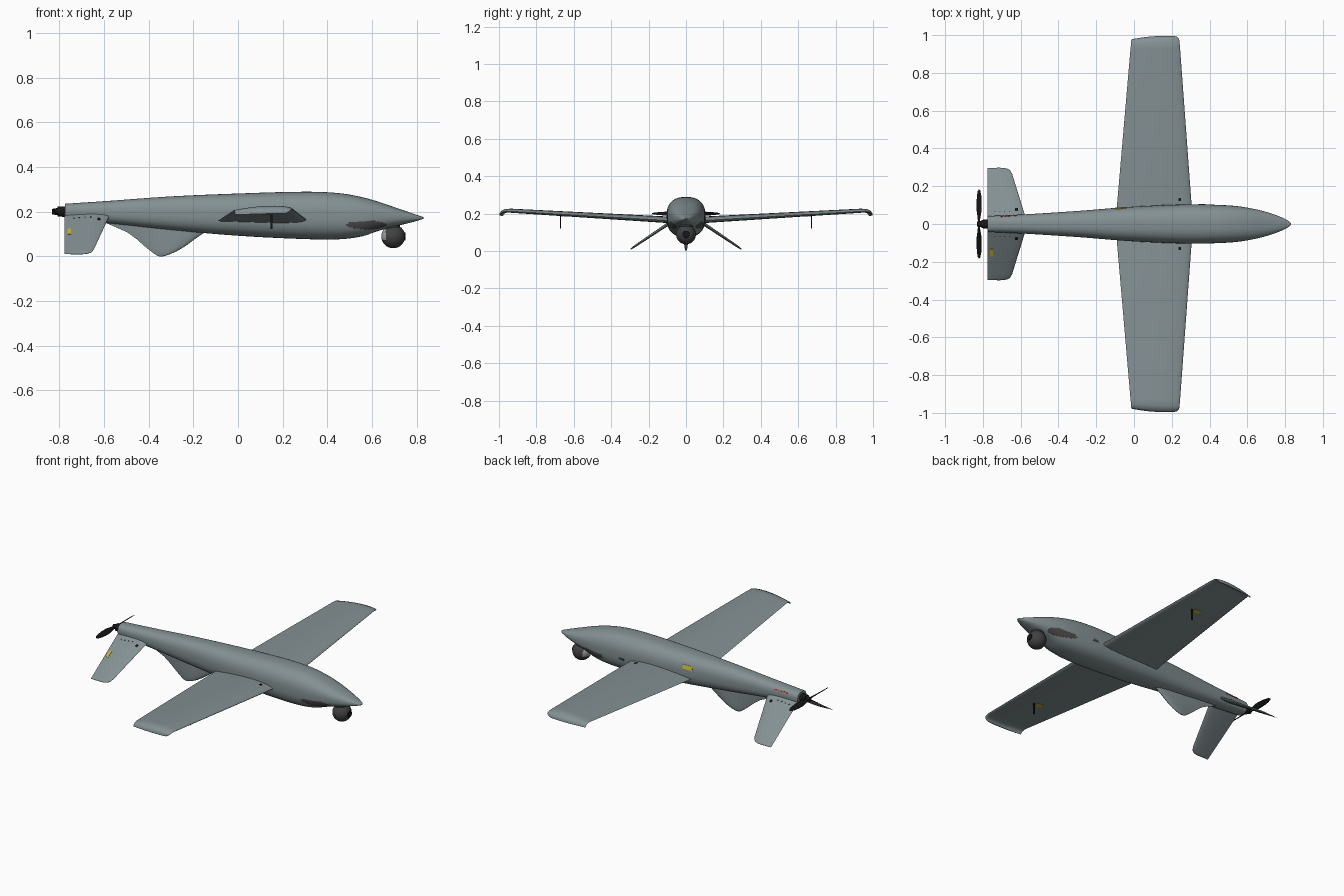
import bpy, bmesh, math
from mathutils import Vector, Matrix

if "Cube" in bpy.data.objects:
    bpy.data.objects.remove(bpy.data.objects["Cube"])


def material(name, rgb):
    m = bpy.data.materials.new(name)
    m.diffuse_color = (*rgb, 1)
    m.use_nodes = True
    m.node_tree.nodes["Principled BSDF"].inputs["Base Color"].default_value = m.diffuse_color
    return m


GREY = material("body grey", (0.23, 0.28, 0.29))
DARK = material("camera charcoal", (0.055, 0.052, 0.052))
BLACK = material("black", (0.008, 0.008, 0.009))
VENT = material("vent brown grey", (0.075, 0.068, 0.068))
LIGHT = material("camera light grey", (0.35, 0.38, 0.38))
YELLOW = material("label yellow", (0.55, 0.47, 0.03))
RED = material("label red", (0.50, 0.07, 0.05))


def finish(bm, name, mats, mirror=False, angle=40):
    bmesh.ops.recalc_face_normals(bm, faces=bm.faces)
    me = bpy.data.meshes.new(name)
    bm.to_mesh(me)
    bm.free()
    ob = bpy.data.objects.new(name, me)
    bpy.context.collection.objects.link(ob)
    for m in mats:
        me.materials.append(m)
    bpy.ops.object.select_all(action='DESELECT')
    ob.select_set(True)
    bpy.context.view_layer.objects.active = ob
    bpy.ops.object.shade_smooth_by_angle(angle=math.radians(angle))
    if mirror:
        mod = ob.modifiers.new("mirror", 'MIRROR')
        mod.use_axis = (False, True, False)
        mod.use_mirror_merge = False
    return ob


def loft(rings):
    bm = bmesh.new()
    rows = [[bm.verts.new(p) for p in r] for r in rings]
    n = len(rows[0])
    for a, b in zip(rows, rows[1:]):
        for i in range(n):
            j = (i + 1) % n
            bm.faces.new((a[i], a[j], b[j], b[i]))
    bm.faces.new(rows[0])
    bm.faces.new(rows[-1])
    return bm


def foil_ring(origin, chord, normal, thick, camber=0.0, n=32):
    """Aerofoil outline: origin is the leading edge, chord points to the trailing edge."""
    o, c, nrm = Vector(origin), Vector(chord), Vector(normal).normalized()
    pts = []
    for i in range(n):
        t = 2 * math.pi * i / n
        u = 0.5 * (1 + math.cos(t))
        h = 5 * thick * (0.2969 * math.sqrt(u) - 0.126 * u - 0.3516 * u**2
                         + 0.2843 * u**3 - 0.1036 * u**4)
        side = 1 if math.sin(t) > 0 else -1
        pts.append(o + c * u + nrm * (side * h + camber * 4 * u * (1 - u)))
    return pts


def smooth_row(table, x):
    """Smooth interpolation through rows keyed by their first column."""
    k = max(i for i in range(len(table) - 1) if table[i][0] <= x + 1e-9)
    a, b = table[k], table[k + 1]
    p, q = table[max(k - 1, 0)], table[min(k + 2, len(table) - 1)]
    h = b[0] - a[0]
    t = (x - a[0]) / h
    out = []
    for c in range(1, len(a)):
        ma = (b[c] - p[c]) / (b[0] - p[0]) * h
        mb = (q[c] - a[c]) / (q[0] - a[0]) * h
        out.append((2*t**3 - 3*t*t + 1) * a[c] + (t**3 - 2*t*t + t) * ma
                   + (3*t*t - 2*t**3) * b[c] + (t**3 - t*t) * mb)
    return out


# Fuselage: x, top z, bottom z, half width
BODY = [(-0.775, 0.235, 0.163, 0.042), (-0.58, 0.248, 0.148, 0.051),
        (-0.3, 0.268, 0.118, 0.069), (0.0, 0.281, 0.092, 0.092),
        (0.3, 0.289, 0.077, 0.104), (0.45, 0.283, 0.076, 0.101),
        (0.55, 0.266, 0.088, 0.094), (0.63, 0.244, 0.114, 0.081),
        (0.7, 0.220, 0.133, 0.064), (0.77, 0.196, 0.150, 0.040),
        (0.81, 0.182, 0.161, 0.021), (0.825, 0.177, 0.166, 0.011),
        (0.832, 0.173, 0.170, 0.002)]
rings = []
N = 150
for i in range(N + 1):
    s = i / N
    x = -0.775 + 1.607 * math.sin(s * math.pi / 2)
    top, bot, w = smooth_row(BODY, min(x, 0.832))
    ring = []
    for k in range(72):
        a = 2 * math.pi * k / 72
        ca, sa = math.cos(a), math.sin(a)
        p = 2 / 2.5
        ring.append((x, w * math.copysign(abs(ca)**p, ca),
                     (top + bot) / 2 + (top - bot) / 2 * math.copysign(abs(sa)**p, sa)))
    rings.append(ring)
bm = loft(rings)
for f in bm.faces:  # dark vent on both sides behind the camera
    c = f.calc_center_median()
    if ((c.x - 0.577) / 0.09)**2 + ((c.z - 0.14) / 0.02)**2 < 1 and abs(c.y) > 0.03:
        f.material_index = 1
fuselage = finish(bm, "fuselage", [GREY, VENT])

# Wings with drooped tips: y, z, lean of the section, leading x, trailing x, thickness, sweep of edge
WING = [(0.02, 0.157, 0, 0.311, -0.097, 0.036, 0), (0.1, 0.161, 0, 0.305, -0.09, 0.035, 0),
        (0.93, 0.209, 3, 0.244, -0.019, 0.022, 0.008), (0.965, 0.210, 15, 0.241, -0.016, 0.020, 0.013),
        (0.982, 0.205, 45, 0.238, -0.015, 0.016, 0.014), (0.990, 0.197, 75, 0.230, -0.014, 0.012, 0.014),
        (0.992, 0.189, 85, 0.215, -0.012, 0.006, 0.014)]
rings = []
for y, z, lean, le, te, th, sw in WING:
    a = math.radians(lean)
    rings.append(foil_ring((le, y, z + 0.003), (te - le, -sw, -0.006),
                           (0, math.sin(a), math.cos(a)), th / (1), 0.006))
wing = finish(loft(rings), "wings", [GREY], mirror=True, angle=50)

# Inverted V tail: y, leading x, thickness
rings = []
for y, le, th in [(0.02, -0.565, 0.02), (0.055, -0.58, 0.019), (0.265, -0.645, 0.012),
                  (0.285, -0.656, 0.010), (0.293, -0.672, 0.007), (0.297, -0.69, 0.003)]:
    z = 0.182 - (y - 0.04) * 0.67
    rings.append(foil_ring((le, y, z), (-0.776 - le, 0, 0), (0, 0.56, 0.83), th))
tail = finish(loft(rings), "tail_fins", [GREY], mirror=True)

# Belly fin: z, front x, back x, thickness
rings = []
for z, fx, bx, th in [(0.16, -0.06, -0.62, 0.03), (0.138, -0.09, -0.565, 0.028),
                      (0.107, -0.15, -0.495, 0.026), (0.076, -0.194, -0.453, 0.024),
                      (0.045, -0.236, -0.418, 0.021), (0.022, -0.275, -0.39, 0.017),
                      (0.009, -0.305, -0.372, 0.012), (0.002, -0.325, -0.36, 0.006), (0, -0.335, -0.353, 0.003)]:
    rings.append(foil_ring((fx, 0, z), (bx - fx, 0, 0), (0, 1, 0), th))
finish(loft(rings), "belly_fin", [GREY])


def cylinder(name, start, end, r1, r2, mat):
    a, b = Vector(start), Vector(end)
    bm = bmesh.new()
    rot = (b - a).to_track_quat('Z', 'Y').to_matrix().to_4x4()
    bmesh.ops.create_cone(bm, cap_ends=True, segments=32, radius1=r1, radius2=r2,
                          depth=(b - a).length, matrix=Matrix.Translation((a + b) / 2) @ rot)
    return finish(bm, name, [mat])


# Camera ball, mount and lens
CAM = Vector((0.695, 0, 0.089))
bm = bmesh.new()
bmesh.ops.create_uvsphere(bm, u_segments=48, v_segments=32, radius=0.053, matrix=Matrix.Translation(CAM))
for f in bm.faces:
    c = f.calc_center_median() - CAM
    if c.x < -0.033 and c.z > -0.015:
        f.material_index = 1
finish(bm, "camera_ball", [DARK, LIGHT])
cylinder("camera_mount", (0.69, 0, 0.11), (0.69, 0, 0.155), 0.036, 0.036, DARK)
cylinder("camera_lens", CAM + Vector((0.03, 0, 0)), CAM + Vector((0.054, 0, 0)), 0.022, 0.018, BLACK)

# Motor and two-blade propeller
cylinder("motor", (-0.77, 0, 0.2), (-0.808, 0, 0.2), 0.024, 0.022, BLACK)
cylinder("propeller_hub", (-0.805, 0, 0.2), (-0.832, 0, 0.2), 0.017, 0.012, BLACK)
for s in (1, -1):
    rings = []
    for y, ch, pitch, th in [(0.0, 0.016, 60, 0.01), (0.03, 0.02, 52, 0.008), (0.07, 0.034, 42, 0.006),
                             (0.11, 0.034, 36, 0.005), (0.15, 0.027, 32, 0.004), (0.175, 0.016, 30, 0.003),
                             (0.182, 0.005, 30, 0.001)]:
        a = math.radians(90 - pitch)
        d = Vector((math.sin(a), 0, s * math.cos(a)))
        n = Vector((math.cos(a), 0, -s * math.sin(a)))
        rings.append(foil_ring(Vector((-0.82, s * y, 0.2)) - d * ch / 2, d * ch, n, th))
    finish(loft(rings), "propeller_blade", [BLACK])

# Thin plates laid on a surface found by a ray
bpy.context.view_layer.update()
deps = bpy.context.evaluated_depsgraph_get()


def plate(name, target, origin, direction, size, mat):
    hit, loc, nrm, _ = target.ray_cast(Vector(origin), Vector(direction), depsgraph=deps)
    if not hit:
        return
    u = (Vector((1, 0, 0)) - nrm * nrm.x).normalized()
    v = nrm.cross(u)
    rot = Matrix((u, v, nrm)).transposed().to_4x4()
    bm = bmesh.new()
    bmesh.ops.create_cube(bm, size=1, matrix=Matrix.Translation(loc) @ rot
                          @ Matrix.Diagonal((size[0], size[1], 0.004, 1)))
    finish(bm, name, [mat])


plate("side_label", fuselage, (-0.07, 2, 0.222), (0, -1, 0), (0.06, 0.024), YELLOW)
plate("tail_label", tail, (-0.755, -2, 0.11), (0, 1, 0), (0.016, 0.045), YELLOW)
plate("side_port", fuselage, (0.36, 2, 0.165), (0, -1, 0), (0.035, 0.012), VENT)
for i in range(5):
    plate("red_mark", fuselage, (-0.70 + i * 0.018, 2, 0.222), (0, -1, 0), (0.013, 0.010), RED)
for s in (1, -1):
    plate("wing_label", wing, (0.115, s * 0.67, -1), (0, 0, 1), (0.045, 0.03), YELLOW)
    plate("wing_root_latch", wing, (0.243, s * 0.13, 1), (0, 0, -1), (0.014, 0.014), BLACK)
    plate("tail_root_latch", tail, (-0.622, s * 0.078, 1), (0, 0, -1), (0.014, 0.014), BLACK)
    for i in range(4):
        plate("tail_screw", tail, (-0.735 + i * 0.025, s * 0.065, 1), (0, 0, -1), (0.006, 0.006), VENT)
    # Aerial under each wing
    bm = bmesh.new()
    bmesh.ops.create_cube(bm, size=1, matrix=Matrix.Translation((0.15, s * 0.672, 0.156))
                          @ Matrix.Diagonal((0.009, 0.005, 0.07, 1)))
    finish(bm, "wing_aerial", [BLACK])
